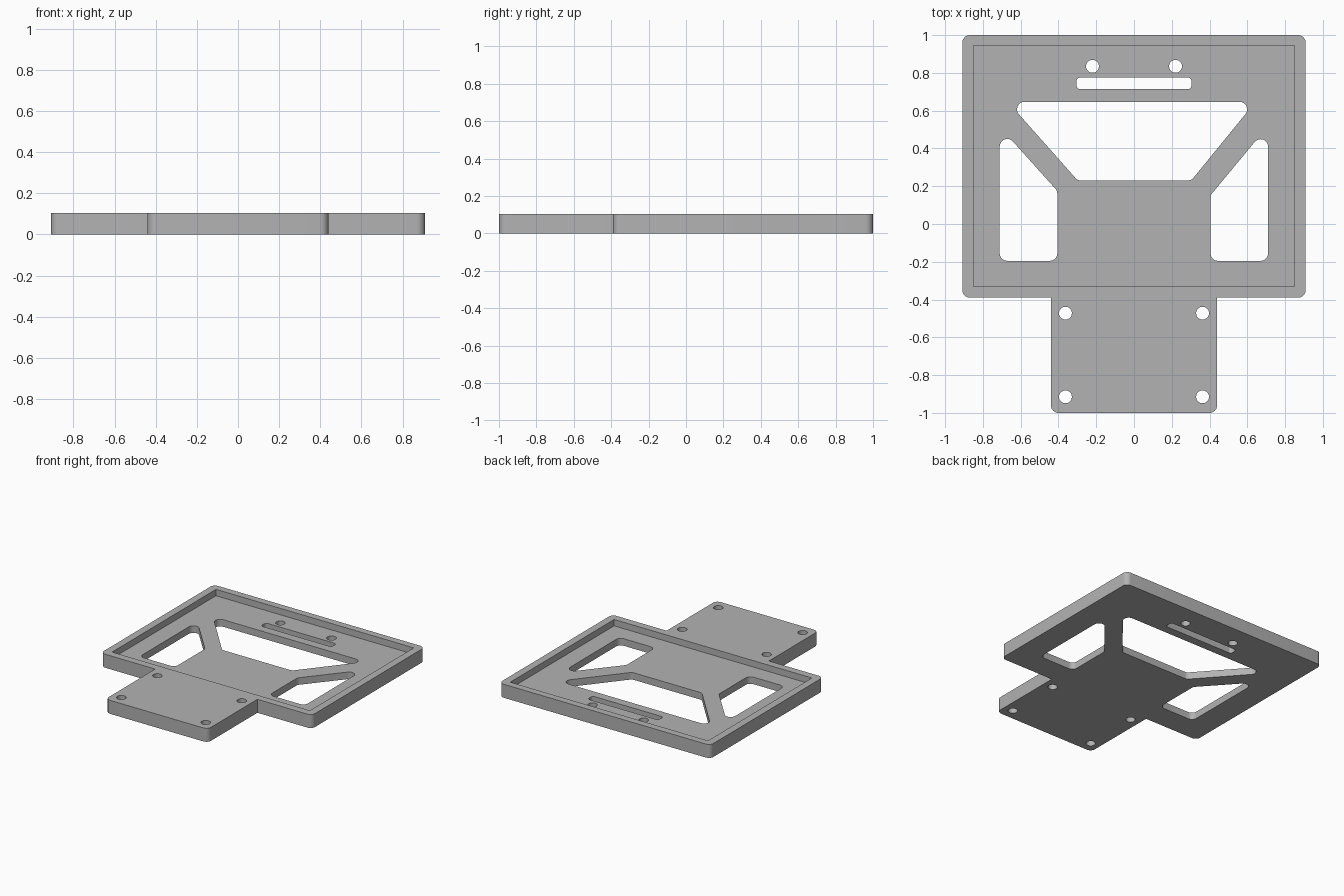
import bpy, bmesh
from math import pi, cos, sin, tan
from mathutils import Vector

if "Cube" in bpy.data.objects:
    bpy.data.objects.remove(bpy.data.objects["Cube"])

HEIGHT = 0.105
FLOOR = 0.055

grey = bpy.data.materials.new("plain grey")
grey.use_nodes = True
grey.diffuse_color = (0.45, 0.45, 0.45, 1)
grey.node_tree.nodes["Principled BSDF"].inputs["Base Color"].default_value = (0.45, 0.45, 0.45, 1)


def rounded(corners, radius, sharp=(), steps=8):
    """Polygon with every corner filleted except the sharp ones."""
    pts = [Vector(c) for c in corners]
    out = []
    for i, p in enumerate(pts):
        if i in sharp or radius == 0:
            out.append(p)
            continue
        a = (pts[i - 1] - p).normalized()
        b = (pts[(i + 1) % len(pts)] - p).normalized()
        half = a.angle(b) / 2
        centre = p + (a + b).normalized() * (radius / sin(half))
        start = p + a * (radius / tan(half)) - centre
        end = p + b * (radius / tan(half)) - centre
        sweep = start.angle(end)
        for k in range(steps + 1):
            t = k / steps
            out.append(centre + (start * sin((1 - t) * sweep) + end * sin(t * sweep)) / sin(sweep))
    return out


def circle(x, y, r, n=32):
    return [Vector((x + r * cos(2 * pi * k / n), y + r * sin(2 * pi * k / n))) for k in range(n)]


def box(x, y0, y1):
    return [(-x, y0), (x, y0), (x, y1), (-x, y1)]


def prisms(name, profiles, z0, z1):
    """One object made of straight extrusions of the given outlines."""
    bm = bmesh.new()
    for profile in profiles:
        face = bm.faces.new([bm.verts.new((p.x, p.y, z0)) for p in profile])
        new = bmesh.ops.extrude_face_region(bm, geom=[face])["geom"]
        bmesh.ops.translate(bm, vec=(0, 0, z1 - z0),
                            verts=[v for v in new if isinstance(v, bmesh.types.BMVert)])
    bmesh.ops.recalc_face_normals(bm, faces=bm.faces)
    mesh = bpy.data.meshes.new(name)
    bm.to_mesh(mesh)
    bm.free()
    mesh.materials.append(grey)
    obj = bpy.data.objects.new(name, mesh)
    bpy.context.collection.objects.link(obj)
    return obj


# Plate with front tongue; the inner corners at the tongue stay sharp
outline = rounded([(-0.44, -1), (0.44, -1), (0.44, -0.39), (0.909, -0.39),
                   (0.909, 1), (-0.909, 1), (-0.909, -0.39), (-0.44, -0.39)], 0.04, sharp=(2, 7))
plate = prisms("mounting_plate", [outline], 0, HEIGHT)

# Shallow tray recess inside the rim
recess = prisms("recess_cutter", [rounded(box(0.851, -0.332, 0.945), 0)], FLOOR, HEIGHT + 0.1)

# Openings: centre window, two side windows, slot and screw holes
openings = [
    rounded([(-0.298, 0.23), (0.303, 0.23), (0.643, 0.647), (-0.668, 0.647)], 0.04),
    rounded([(-0.711, -0.195), (-0.406, -0.195), (-0.406, 0.175), (-0.711, 0.515)], 0.04),
    rounded([(0.405, -0.195), (0.71, -0.195), (0.71, 0.52), (0.405, 0.152)], 0.04),
    rounded(box(0.304, 0.714, 0.776), 0.02),
]
openings += [circle(s * 0.22, 0.835, 0.034) for s in (-1, 1)]
openings += [circle(s * 0.363, y, 0.034) for s in (-1, 1) for y in (-0.472, -0.915)]
through = prisms("opening_cutter", openings, -0.1, HEIGHT + 0.2)

# Cut and tidy
bpy.ops.object.select_all(action="DESELECT")
bpy.context.view_layer.objects.active = plate
plate.select_set(True)
for cutter in (recess, through):
    cutter.hide_render = True
    mod = plate.modifiers.new("cut", "BOOLEAN")
    mod.operation = "DIFFERENCE"
    mod.solver = "EXACT"
    mod.object = cutter
    bpy.ops.object.modifier_apply(modifier=mod.name)
    bpy.data.objects.remove(cutter)
bpy.ops.object.shade_smooth_by_angle(angle=pi / 6)
